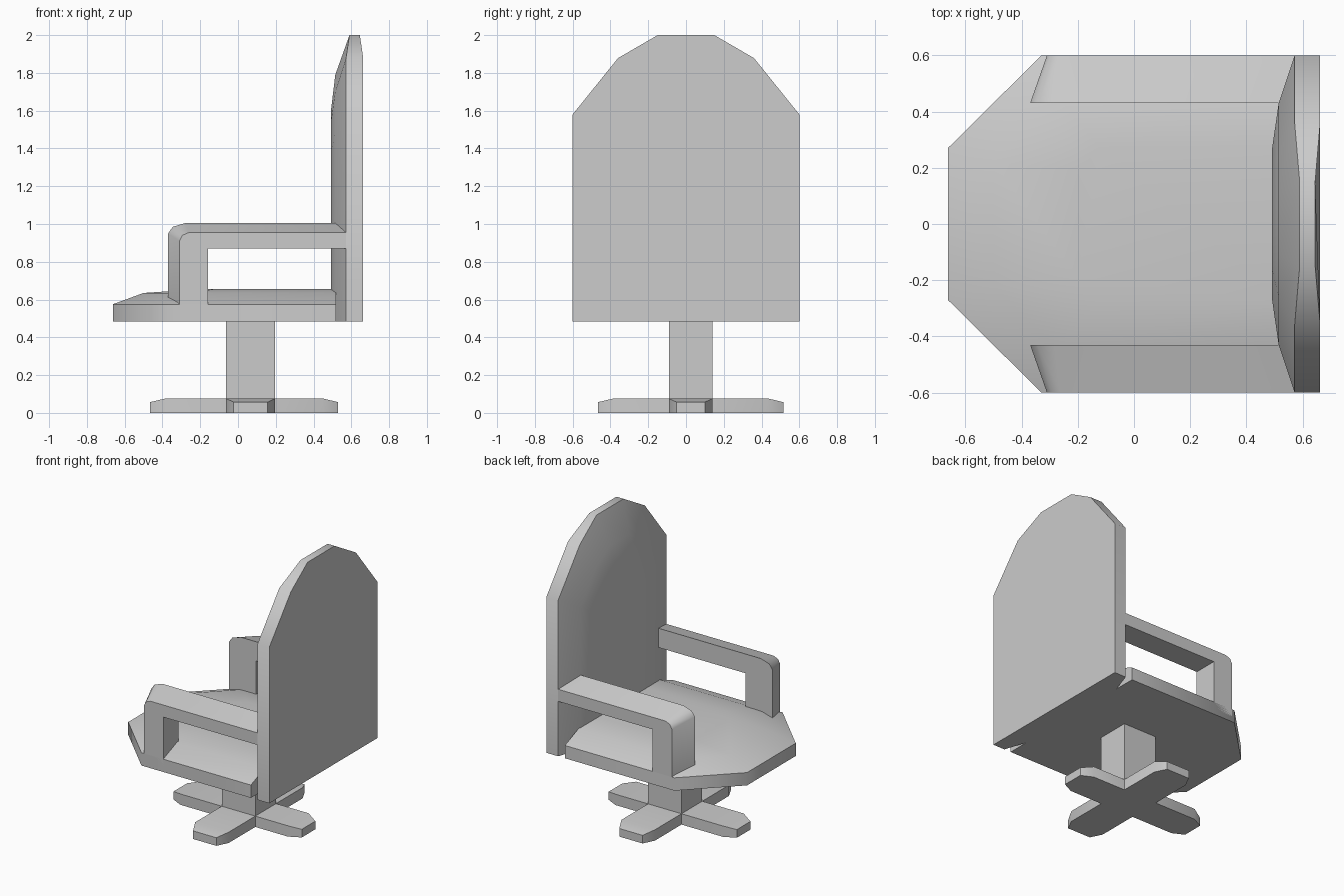
import bpy, bmesh, math

if "Cube" in bpy.data.objects:
    bpy.data.objects.remove(bpy.data.objects["Cube"])


def loft(name, rings, angle=50):
    """Join equal-length closed rings with faces, cap both ends, smooth soft edges."""
    bm = bmesh.new()
    loops = [[bm.verts.new(p) for p in ring] for ring in rings]
    n = len(rings[0])
    for a, b in zip(loops, loops[1:]):
        for i in range(n):
            j = (i + 1) % n
            bm.faces.new((a[i], a[j], b[j], b[i]))
    bm.faces.new(loops[0])
    bm.faces.new(loops[-1])
    bmesh.ops.recalc_face_normals(bm, faces=bm.faces)
    mesh = bpy.data.meshes.new(name)
    bm.to_mesh(mesh)
    bm.free()
    mesh.shade_smooth()
    mesh.set_sharp_from_angle(angle=math.radians(angle))
    obj = bpy.data.objects.new(name, mesh)
    bpy.context.collection.objects.link(obj)
    return obj


# Backrest: arched outline, domed towards the front
def arch(w, shoulder, top, x_side, x_top):
    k = w / 0.6
    h = top - shoulder
    half = [(x_side, w, 0.485), (x_side, w, shoulder),
            (x_side, 0.36 * k, shoulder + 0.71 * h), (x_top, 0.15 * k, top)]
    return half + [(x, -y, z) for x, y, z in reversed(half)]


loft("backrest", [arch(0.6, 1.58, 2.0, 0.663, 0.645),
                  arch(0.6, 1.58, 2.0, 0.572, 0.59),
                  arch(0.43, 1.48, 1.79, 0.515, 0.515),
                  arch(0.27, 1.38, 1.6, 0.492, 0.492)])


# Seat: clipped front corners, domed top
def seat_ring(front, corner, w, nose, z):
    half = [(0.52, w, z), (corner, w, z), (front, nose, z)]
    return half + [(x, -y, z) for x, y, z in reversed(half)]


loft("seat", [seat_ring(-0.663, -0.33, 0.6, 0.27, 0.485),
              seat_ring(-0.663, -0.33, 0.6, 0.27, 0.575),
              seat_ring(-0.5, -0.27, 0.45, 0.22, 0.635),
              seat_ring(-0.2, -0.12, 0.27, 0.19, 0.655)])

# Armrests: inverted L shape, slimmer on the outer side
under = [(-0.16, 0.87), (-0.16, 0.525)]
inner = [(-0.37, 0.525), (-0.37, 0.95), (-0.345, 0.985), (-0.28, 1.005),
         (0.515, 1.005), (0.515, 0.87)] + under
outer = [(-0.31, 0.525), (-0.31, 0.91), (-0.295, 0.94), (-0.26, 0.955),
         (0.575, 0.955), (0.575, 0.87)] + under
for side, label in ((-1, "right"), (1, "left")):
    loft("armrest_" + label, [[(x, side * 0.43, z) for x, z in inner],
                              [(x, side * 0.6, z) for x, z in outer]])

# Pedestal
X0, X1, Y0, Y1 = -0.063, 0.197, -0.09, 0.14
loft("pedestal", [[(X0, Y0, z), (X1, Y0, z), (X1, Y1, z), (X0, Y1, z)]
                  for z in (0.04, 0.5)])


# Base: two crossed bars with softened tips
def bar(name, a, b, w0, w1, swap):
    rings = []
    for t, inset, top in ((a, 0.04, 0.057), (a + 0.08, 0, 0.076),
                          (b - 0.08, 0, 0.076), (b, 0.04, 0.057)):
        lo, hi = w0 + inset, w1 - inset
        ring = [(t, lo, 0), (t, hi, 0), (t, hi, top), (t, lo, top)]
        rings.append([(y, x, z) for x, y, z in ring] if swap else ring)
    loft(name, rings)


bar("base_long_bar", -0.465, 0.53, Y0, Y1, False)
bar("base_cross_bar", -0.465, 0.515, X0, X1, True)
